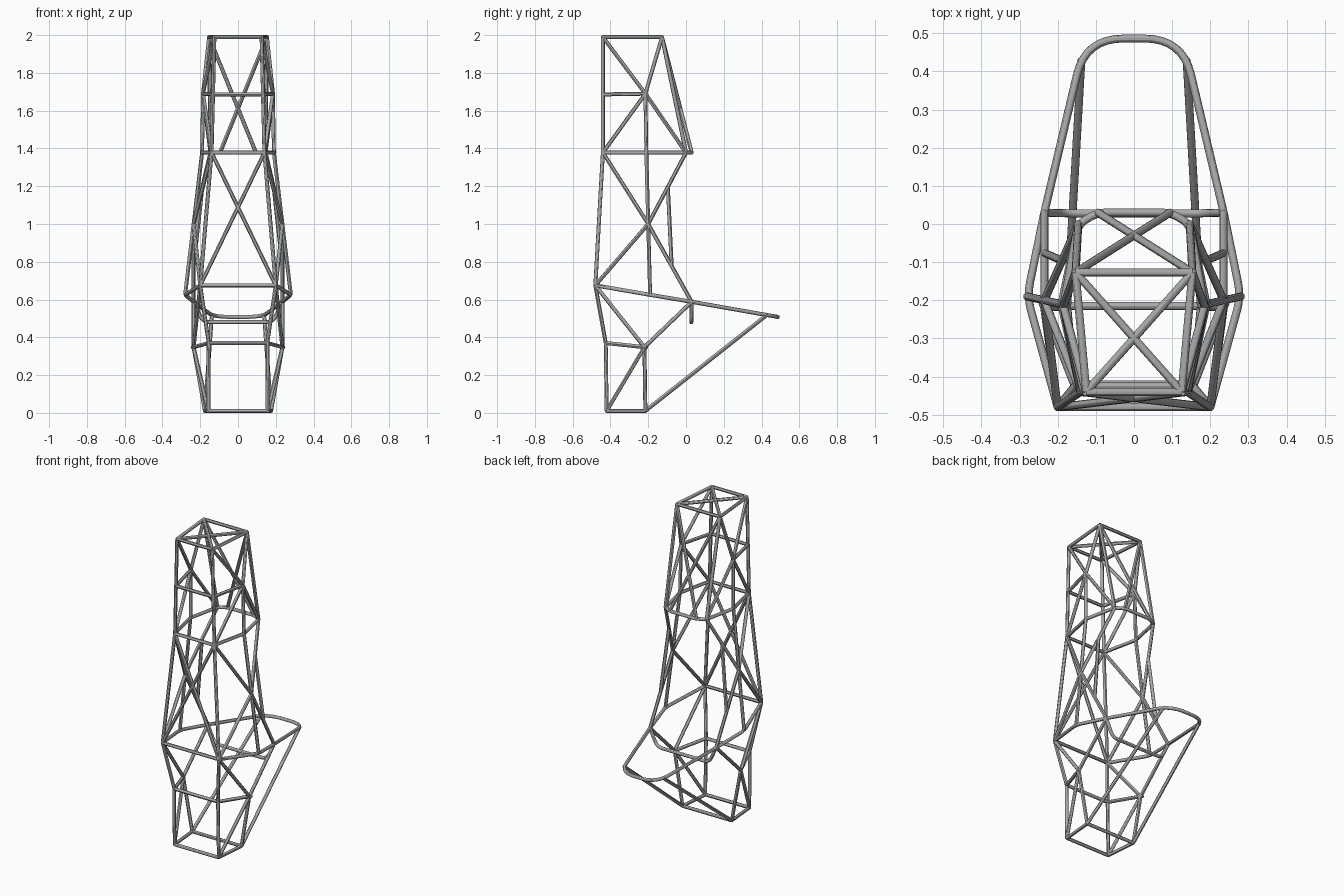
import bpy
from mathutils import Vector

if "Cube" in bpy.data.objects:
    bpy.data.objects.remove(bpy.data.objects["Cube"])

RADIUS = 0.0105

steel = bpy.data.materials.new("grey_steel")
steel.use_nodes = True
GREY = (0.4, 0.4, 0.4, 1)
steel.diffuse_color = GREY
steel.node_tree.nodes["Principled BSDF"].inputs["Base Color"].default_value = GREY

# Joints on the left half of the frame
foot_front = Vector((0.157, -0.42, 0.0105))
foot_rear = Vector((0.175, -0.215, 0.0105))
knee_front = Vector((0.155, -0.425, 0.37))
knee_side = Vector((0.235, -0.22, 0.348))
waist_front = Vector((0.2, -0.48, 0.675))
waist_side = Vector((0.28, -0.19, 0.625))
waist_rear = Vector((0.235, 0.03, 0.588))
waist_tail = Vector((0.138, 0.43, 0.52))
cage_side = Vector((0.235, -0.2, 1.0))
deck_front = Vector((0.14, -0.44, 1.378))
deck_side = Vector((0.19, -0.21, 1.378))
deck_rear = Vector((0.146, 0.0, 1.378))
deck_back = Vector((0.095, 0.03, 1.378))
upper_front = Vector((0.132, -0.44, 1.686))
upper_side = Vector((0.185, -0.215, 1.69))
top_front = Vector((0.125, -0.44, 1.9895))
top_rear = Vector((0.153, -0.127, 1.9895))


def flip(p):
    return Vector((-p.x, p.y, p.z))


def tubes(name, paths):
    """Round tubes along one or more paths, as a single mesh object."""
    curve = bpy.data.curves.new(name, "CURVE")
    curve.dimensions = "3D"
    curve.bevel_depth = RADIUS
    curve.bevel_resolution = 4
    curve.use_fill_caps = True
    for path in paths:
        spline = curve.splines.new("POLY")
        spline.points.add(len(path) - 1)
        for point, co in zip(spline.points, path):
            point.co = (*co, 1)
    curve.materials.append(steel)
    obj = bpy.data.objects.new(name, curve)
    bpy.context.collection.objects.link(obj)
    bpy.ops.object.select_all(action="DESELECT")
    obj.select_set(True)
    bpy.context.view_layer.objects.active = obj
    bpy.ops.object.convert(target="MESH")
    bpy.ops.object.shade_smooth_by_angle()


def pair(name, a, b):
    tubes(name, [[a, b], [flip(a), flip(b)]])


def across(name, a):
    tubes(name, [[a, flip(a)]])


def cross(name, a, b):
    tubes(name, [[a, flip(b)], [flip(a), b]])


def bent(half, bends, steps=8):
    """Mirror a half path across the middle and round each corner."""
    pts = half + [flip(p) for p in reversed(half)]
    radii = bends + bends[::-1]
    path = []
    for i, (p, r) in enumerate(zip(pts, radii)):
        if r == 0:
            path.append(p)
            continue
        a = p + (pts[i - 1] - p).normalized() * r
        b = p + (pts[(i + 1) % len(pts)] - p).normalized() * r
        for k in range(steps + 1):
            t = k / steps
            path.append(a * (1 - t) ** 2 + p * 2 * t * (1 - t) + b * t * t)
    return path


# Bent rails
tubes("waist_hoop", [bent(
    [waist_front, waist_side, waist_rear, Vector((0.127, 0.486, 0.508))],
    [0, 0.04, 0.02, 0.1])])
tubes("drop_bar", [bent([waist_rear, Vector((0.185, 0.028, 0.48))], [0, 0.04])])
tubes("deck_hoop", [bent(
    [deck_front, deck_side, deck_rear, deck_back], [0, 0.02, 0.025, 0.025])])

# Foot box
across("foot_front_bar", foot_front)
across("foot_rear_bar", foot_rear)
pair("foot_side_bar", foot_front, foot_rear)
pair("foot_front_post", foot_front, knee_front)
pair("foot_side_post", foot_rear, knee_side)
pair("foot_side_brace", foot_front, knee_side)
across("knee_front_bar", knee_front)
pair("knee_side_bar", knee_front, knee_side + (knee_side - knee_front) * 0.07)

# Lower body
pair("lower_front_post", knee_front, waist_front)
pair("lower_side_brace", knee_side, waist_front)
pair("lower_rear_brace", knee_side, waist_rear)
pair("tail_strut", foot_rear, waist_tail)
across("waist_front_bar", waist_front)

# Cage between the waist and the deck
cross("cage_front_cross", waist_front, deck_front)
pair("cage_front_post", waist_front, deck_front)
pair("cage_lower_post", waist_side, cage_side)
pair("cage_upper_post", cage_side, deck_side)
pair("cage_front_lower_brace", waist_front, cage_side)
pair("cage_front_upper_brace", deck_front, cage_side)
pair("cage_rear_lower_brace", waist_rear, cage_side)
pair("cage_rear_upper_brace", deck_rear, cage_side)
pair("cage_rear_link", cage_side.lerp(deck_rear, 0.52), cage_side.lerp(waist_rear, 0.54))

# Upper tower
across("deck_front_bar", deck_front)
pair("tower_front_post", deck_front, top_front)
pair("tower_side_post", deck_side, upper_side)
pair("tower_rear_post", deck_rear, top_rear)
cross("tower_rear_cross", deck_back, top_rear)
across("upper_front_bar", upper_front)
pair("upper_side_bar", upper_front, upper_side)
for label, joint in (("deck_front", deck_front), ("deck_rear", deck_rear),
                     ("top_front", top_front), ("top_rear", top_rear)):
    pair(label + "_brace", joint, upper_side)

# Top frame
across("top_front_bar", top_front)
across("top_rear_bar", top_rear)
pair("top_side_bar", top_front, top_rear)
cross("top_cross", top_front, top_rear)
